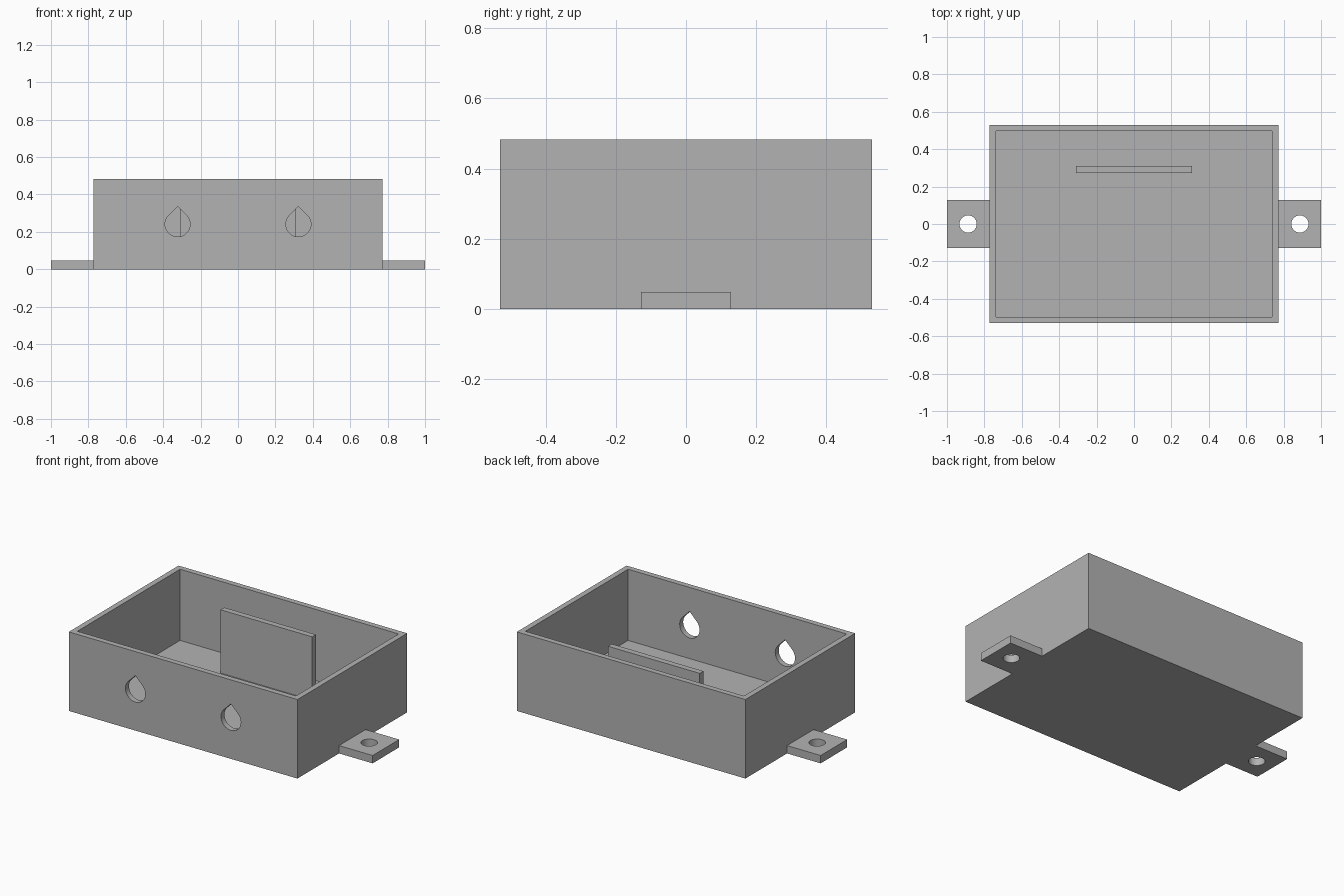
import bpy
import math

if "Cube" in bpy.data.objects:
    bpy.data.objects.remove(bpy.data.objects["Cube"])

# Single grey plastic
grey = bpy.data.materials.new("grey plastic")
grey.use_nodes = True
COLOUR = (0.45, 0.45, 0.45, 1)
grey.diffuse_color = COLOUR
grey.node_tree.nodes["Principled BSDF"].inputs["Base Color"].default_value = COLOUR

HX, HY, HEIGHT = 0.773, 0.53, 0.483    # outer half sizes and height
WALL, FLOOR = 0.034, 0.048


def prism(name, outline, place, depth):
    """Extrude a closed 2D outline; place(u, v, d) maps it into space."""
    n = len(outline)
    verts = [place(u, v, d) for d in depth for u, v in outline]
    faces = [list(range(n))[::-1], list(range(n, 2 * n))]
    faces += [(i, (i + 1) % n, n + (i + 1) % n, n + i) for i in range(n)]
    mesh = bpy.data.meshes.new(name)
    mesh.from_pydata(verts, [], faces)
    mesh.materials.append(grey)
    obj = bpy.data.objects.new(name, mesh)
    bpy.context.collection.objects.link(obj)
    return obj


def block(name, x0, x1, y0, y1, z0, z1):
    outline = [(x0, y0), (x1, y0), (x1, y1), (x0, y1)]
    return prism(name, outline, lambda u, v, d: (u, v, d), (z0, z1))


def arc(cx, cy, r, start, end, steps):
    angles = [math.radians(start + (end - start) * i / steps) for i in range(steps + 1)]
    return [(cx + r * math.cos(a), cy + r * math.sin(a)) for a in angles]


def cut(target, cutters):
    """Subtract the cutters, bake the result and drop the cutters."""
    for cutter in cutters:
        cutter.hide_render = True
        mod = target.modifiers.new("cut", 'BOOLEAN')
        mod.operation = 'DIFFERENCE'
        mod.solver = 'EXACT'
        mod.object = cutter
    graph = bpy.context.evaluated_depsgraph_get()
    baked = bpy.data.meshes.new_from_object(target.evaluated_get(graph))
    target.modifiers.clear()
    target.data = baked
    for cutter in cutters:
        bpy.data.objects.remove(cutter)
    bpy.ops.object.select_all(action='DESELECT')
    target.select_set(True)
    bpy.context.view_layer.objects.active = target
    bpy.ops.object.shade_smooth_by_angle(angle=math.radians(30))


# Open tray with two teardrop holes through the front wall
tray = block("tray", -HX, HX, -HY, HY, 0, HEIGHT)
ix, iy = HX - WALL, HY - WALL
cutters = [block("cavity_cutter", -ix, ix, -iy, iy, FLOOR, HEIGHT + 0.1)]
R, HOLE_Z = 0.067, 0.241
for x in (-0.323, 0.323):
    drop = arc(x, HOLE_Z, R, 135, 405, 40) + [(x, HOLE_Z + R * math.sqrt(2))]
    cutters.append(prism("teardrop_cutter", drop, lambda u, v, d: (u, d, v),
                         (-HY + WALL + 0.05, -HY - 0.05)))
cut(tray, cutters)

# Upright divider standing on the floor near the back
block("divider", -0.31, 0.31, 0.274, 0.31, FLOOR, 0.435)

# Mounting tabs with screw holes on both sides
for side, name in ((1, "left_tab"), (-1, "right_tab")):
    x0, x1 = sorted((side * HX, side))
    tab = block(name, x0, x1, -0.128, 0.128, 0, FLOOR)
    ring = arc(side * 0.887, 0, 0.046, 0, 360, 40)[:-1]
    cut(tab, [prism("screw_cutter", ring, lambda u, v, d: (u, v, d), (-0.1, 0.2))])
